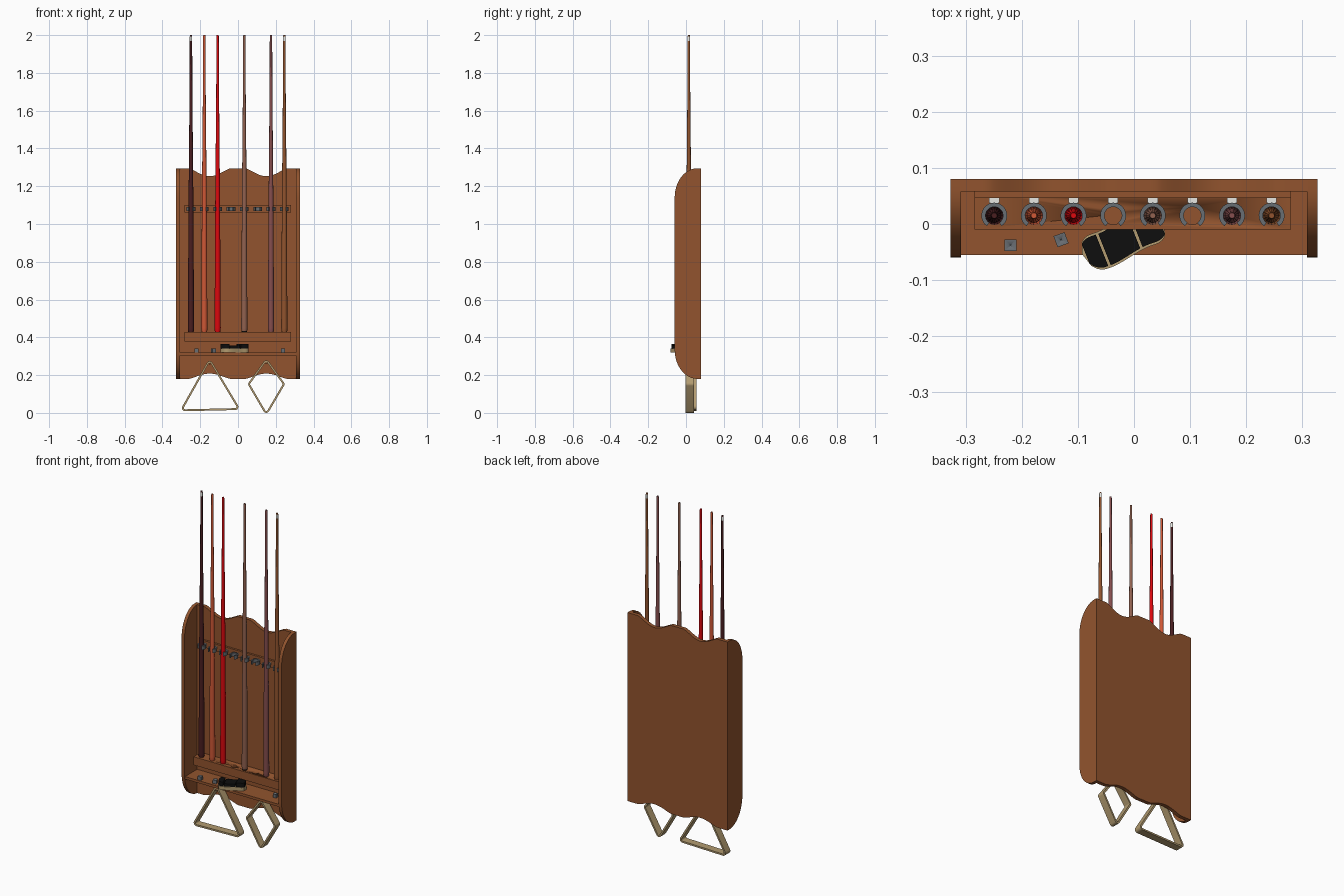
import bpy, bmesh, math
from math import sin, cos, pi

if "Cube" in bpy.data.objects:
    bpy.data.objects.remove(bpy.data.objects["Cube"])

def material(name, r, g, b):
    m = bpy.data.materials.new(name)
    m.diffuse_color = [((c / 255 + 0.055) / 1.055) ** 2.4 if c > 10 else c / 3295 for c in (r, g, b)] + [1]
    m.use_nodes = True
    m.node_tree.nodes["Principled BSDF"].inputs["Base Color"].default_value = m.diffuse_color
    return m

WOOD = material("warm wood", 146, 84, 46)
TAN = material("pale tan wood", 178, 155, 112)
GREY = material("grey metal", 105, 110, 115)
BLACK = material("black bristle", 14, 14, 14)
WHITE = material("white", 235, 235, 230)
MAROON = material("dark maroon", 74, 30, 32)
ORANGE = material("orange", 208, 88, 54)
RED = material("red", 222, 8, 14)
TAUPE = material("taupe", 146, 98, 80)
MAUVE = material("mauve", 134, 78, 78)

def finish(name, bm, mats):
    bmesh.ops.recalc_face_normals(bm, faces=bm.faces)
    me = bpy.data.meshes.new(name)
    bm.to_mesh(me)
    bm.free()
    for m in mats:
        me.materials.append(m)
    ob = bpy.data.objects.new(name, me)
    bpy.context.collection.objects.link(ob)
    bpy.ops.object.select_all(action='DESELECT')
    ob.select_set(True)
    bpy.context.view_layer.objects.active = ob
    bpy.ops.object.shade_smooth_by_angle(angle=math.radians(35))
    return ob

PLACE = {'x': lambda a, b, h: (h, a, b), 'y': lambda a, b, h: (a, h, b), 'z': lambda a, b, h: (a, b, h)}

def prism(name, loops, axis, lo, hi, mat):
    """Extrude one outline, or the band between an outer and inner outline."""
    bm = bmesh.new()
    put = PLACE[axis]
    rings = [[[bm.verts.new(put(a, b, h)) for a, b in lp] for h in (lo, hi)] for lp in loops]
    n = len(loops[0])
    for low, high in rings:
        for i in range(n):
            j = (i + 1) % n
            bm.faces.new((low[i], low[j], high[j], high[i]))
    for k in (0, 1):
        if len(rings) == 1:
            bm.faces.new(rings[0][k])
        else:
            o, q = rings[0][k], rings[1][k]
            for i in range(n):
                j = (i + 1) % n
                bm.faces.new((o[i], o[j], q[j], q[i]))
    return finish(name, bm, [mat])

def box(name, x0, x1, y0, y1, z0, z1, mat):
    return prism(name, [[(x0, y0), (x1, y0), (x1, y1), (x0, y1)]], 'z', z0, z1, mat)

def lathe(name, x, y, profile, mats, rule=lambda z: 0, n=16):
    bm = bmesh.new()
    rings = [[bm.verts.new((x + r * cos(2 * pi * i / n), y + r * sin(2 * pi * i / n), z)) for i in range(n)]
             for r, z in profile]
    for a, b in zip(rings, rings[1:]):
        for i in range(n):
            bm.faces.new((a[i], a[(i + 1) % n], b[(i + 1) % n], b[i]))
    bm.faces.new(rings[0])
    bm.faces.new(rings[-1])
    for f in bm.faces:
        f.material_index = rule(f.calc_center_median().z)
    return finish(name, bm, mats)

# back panel with scalloped top and bottom edges
def scallop(x, depth):
    u = (abs(x) - 0.04) / 0.22
    return depth * sin(pi * u) ** 1.3 if 0 < u < 1 else 0

xs = [-0.31 + 0.62 * i / 62 for i in range(63)]
bottom = [(x, 0.18 + scallop(x, 0.028)) for x in xs]
top = [(x, 1.295 - scallop(x, 0.042)) for x in reversed(xs)]
prism("back_panel", [bottom + top], 'y', 0.058, 0.08, WOOD)

# side panels with rounded front corners
arc = [i * pi / 24 for i in range(13)]
side = [(0.08, 0.18)] + [(0.06 - 0.12 * sin(a), 0.335 - 0.155 * cos(a)) for a in arc]
side += [(0.06 - 0.12 * cos(a), 1.14 + 0.155 * sin(a)) for a in arc] + [(0.08, 1.295)]
prism("left_side", [side], 'x', -0.327, -0.308, WOOD)
prism("right_side", [side], 'x', 0.308, 0.327, WOOD)

# shelf, clip rail and cue rest
box("shelf", -0.308, 0.308, -0.055, 0.058, 0.305, 0.32, WOOD)
box("clip_rail", -0.284, 0.28, 0.046, 0.058, 1.06, 1.10, WOOD)
rest = box("cue_rest", -0.284, 0.28, -0.01, 0.058, 0.378, 0.427, WOOD)

# cues, each in its slot; two stay empty with an open recess
slots = [-0.249 + 0.0706 * i for i in range(8)]
cues = {0: MAROON, 1: ORANGE, 2: RED, 4: TAUPE, 6: MAUVE, 7: WOOD}
for i, x in enumerate(slots):
    if i in cues:
        tipped = i in (0, 7)
        prof = [(0.013, 0.424), (0.0155, 0.434), (0.0165, 0.45), (0.0125, 1.15), (0.0075, 1.7),
                (0.0065, 1.97), (0.0065, 1.993), (0.005, 2.0)]
        lathe("cue_%d" % (i + 1), x, 0.015, prof, [cues[i], WHITE, BLACK],
              lambda z: 1 if tipped and 1.972 < z < 1.995 else 2 if i == 4 and z < 0.437 else 0)
    else:
        cutter = lathe("recess_cutter", x, 0.015, [(0.016, 0.415), (0.016, 0.45)], [WOOD])
        cutter.hide_render = True
        cutter.hide_set(True)
        mod = rest.modifiers.new("recess", 'BOOLEAN')
        mod.object = cutter
        mod.solver = 'EXACT'
    # open spring clip and its mount
    ang = [math.radians(-55 + 290 * k / 24) for k in range(25)]
    ring = [(x + 0.023 * cos(a), 0.015 + 0.023 * sin(a)) for a in ang]
    ring += [(x + 0.0155 * cos(a), 0.015 + 0.0155 * sin(a)) for a in reversed(ang)]
    prism("cue_clip_%d" % (i + 1), [ring], 'z', 1.069, 1.091, GREY)
    box("clip_mount_%d" % (i + 1), x - 0.009, x + 0.009, 0.037, 0.046, 1.073, 1.087, WHITE)

# ball racks: rounded frames around corner centres (counter-clockwise)
def rounded(centres, r, steps=6):
    pts, n = [], len(centres)
    for i, (cx, cz) in enumerate(centres):
        px, pz = centres[i - 1]
        nx, nz = centres[(i + 1) % n]
        a0 = math.atan2(cz - pz, cx - px) - pi / 2
        turn = (math.atan2(nz - cz, nx - cx) - pi / 2 - a0) % (2 * pi)
        pts += [(cx + r * cos(a0 + turn * k / steps), cz + r * sin(a0 + turn * k / steps))
                for k in range(steps + 1)]
    return pts

triangle = [(-0.15, 0.257), (-0.28, 0.026), (-0.015, 0.032)]
diamond = [(0.15, 0.261), (0.071, 0.152), (0.15, 0.017), (0.229, 0.152)]
for name, cs, y0, y1 in (("triangle_rack", triangle, 0.01, 0.055), ("diamond_rack", diamond, -0.003, 0.042)):
    prism(name, [rounded(cs, 0.017), rounded(cs, 0.007)], 'y', y0, y1, TAN)
    hx, hz = cs[0]
    peg = [(hx + 0.005 * cos(k * pi / 4), hz + 0.002 + 0.005 * sin(k * pi / 4)) for k in range(8)]
    prism(name + "_peg", [peg], 'y', y0, 0.06, WOOD)

# curved table brush lying bristles up
def brush_outline(t0, t1, scale):
    near, far = [], []
    for k in range(21):
        t = t0 + (t1 - t0) * k / 20
        e = min(t, 1 - t) / 0.2
        w = 0.033 * scale * (math.sqrt(max(0, 1 - (1 - e) ** 2)) if e < 1 else 1) + 0.001
        cx, cy = -0.092 + 0.146 * t, -0.054 + 0.054 * t - 0.006 * sin(2 * pi * t)
        near.append((cx + 0.37 * w, cy - 0.93 * w))
        far.append((cx - 0.37 * w, cy + 0.93 * w))
    return near + far[::-1]

prism("brush_body", [brush_outline(0, 1, 1)], 'z', 0.32, 0.34, TAN)
for k, (a, b, h) in enumerate([(0.04, 0.24, 0.365), (0.27, 0.63, 0.357), (0.66, 0.96, 0.365)]):
    prism("brush_bristles_%d" % (k + 1), [brush_outline(a, b, 0.88)], 'z', 0.34, h, BLACK)

# chalk cubes with a hollowed top
for k, (x, y, turn) in enumerate([(-0.22, -0.038, 0), (-0.13, -0.028, 0.35), (0.238, 0.01, 0.1)]):
    bm = bmesh.new()
    bmesh.ops.create_cube(bm, size=0.021)
    lid = [f for f in bm.faces if f.normal.z > 0.9]
    bmesh.ops.inset_region(bm, faces=lid, thickness=0.003)
    bmesh.ops.poke(bm, faces=lid, offset=-0.005)
    ob = finish("chalk_%d" % (k + 1), bm, [GREY])
    ob.location = (x, y, 0.3305)
    ob.rotation_euler.z = turn
